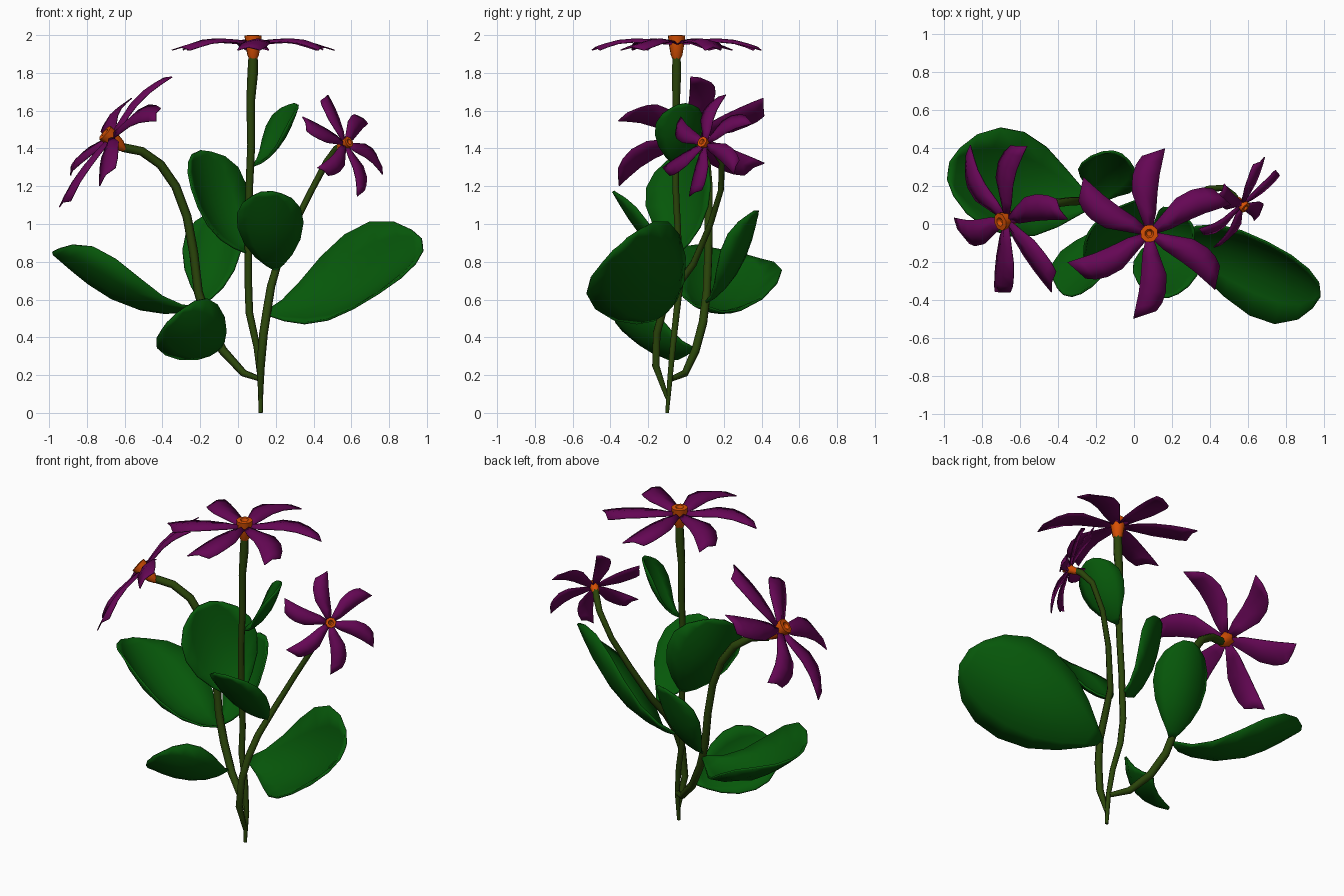
import bpy
import math
from mathutils import Vector, Matrix

cube = bpy.data.objects.get("Cube")
if cube:
    bpy.data.objects.remove(cube)


def make_material(name, rgb):
    mat = bpy.data.materials.new(name)
    mat.use_nodes = True
    mat.diffuse_color = (*rgb, 1)
    bsdf = mat.node_tree.nodes["Principled BSDF"]
    bsdf.inputs["Base Color"].default_value = (*rgb, 1)
    bsdf.inputs["Roughness"].default_value = 1
    bsdf.inputs["Specular IOR Level"].default_value = 0
    return mat


LEAF = make_material("leaf green", (0.002, 0.097, 0.003))
STEM = make_material("stem olive", (0.023, 0.058, 0.003))
PETAL = make_material("petal purple", (0.13, 0.002, 0.09))
CENTRE = make_material("centre orange", (0.68, 0.08, 0.001))


def add_mesh(name, verts, faces, mat, thickness=0):
    mesh = bpy.data.meshes.new(name)
    mesh.from_pydata(verts, [], faces)
    mesh.materials.append(mat)
    mesh.shade_smooth()
    mesh.set_sharp_from_angle(angle=math.radians(50))
    obj = bpy.data.objects.new(name, mesh)
    bpy.context.collection.objects.link(obj)
    if thickness:
        solid = obj.modifiers.new("thickness", "SOLIDIFY")
        solid.thickness = thickness
        solid.offset = 0
    return obj


def grid_faces(rows, cols, start=0, wrap=False):
    faces = []
    for r in range(rows - 1):
        for c in range(cols if wrap else cols - 1):
            a, b = start + r * cols, start + (r + 1) * cols
            d = (c + 1) % cols
            faces.append((a + c, a + d, b + d, b + c))
    return faces


def stem(name, points):
    # Each point is x, y, z, radius
    curve = bpy.data.curves.new(name, "CURVE")
    curve.dimensions = "3D"
    curve.bevel_depth = 1
    curve.bevel_resolution = 1
    curve.use_fill_caps = True
    spline = curve.splines.new("POLY")
    spline.points.add(len(points) - 1)
    for target, (x, y, z, r) in zip(spline.points, points):
        target.co = (x, y, z, 1)
        target.radius = r
    spline.use_smooth = True
    curve.materials.append(STEM)
    obj = bpy.data.objects.new(name, curve)
    bpy.context.collection.objects.link(obj)


# Leaf outline: position along the leaf, fraction of full width
OUTLINE = [(0, .05), (.09, .27), (.21, .56), (.37, .85), (.55, 1),
           (.72, .97), (.86, .76), (.95, .46), (1, .17)]


def leaf(name, base, tip, width, cup=.22):
    base, tip, width = Vector(base), Vector(tip), Vector(width)
    axis = tip - base
    width -= axis * (width.dot(axis) / axis.length_squared)
    normal = axis.cross(width).normalized()
    if normal.z < 0:
        normal.negate()
    depth = width.length * cup
    verts = []
    for t, w in OUTLINE:
        for k in range(-3, 4):
            v = k / 3 * w
            lift = depth * (v * v - math.sin(math.pi * t ** .85) * 0.78)
            verts.append(base + axis * t + width * (v / 2) + normal * lift)
    add_mesh(name, verts, grid_faces(len(OUTLINE), 7), LEAF, 0.012)


# Petal stations: radius and sideways offset of each edge, height
PETAL_ROWS = [(.02, -.014, .02, .02, 0), (.11, -.03, .11, .058, .008),
              (.22, -.033, .21, .1, .014), (.31, -.04, .3, .102, .006),
              (.39, -.053, .36, .085, -.012), (.452, -.063, .405, .056, -.03)]
# Centre cup: radius, height
CUP = [(.014, -.1), (.032, -.065), (.042, -.01), (.048, .04),
       (.024, .042), (.014, .02), (.001, .018)]


def flower(name, centre, normal, first, scale):
    z = Vector(normal).normalized()
    first = Vector(first)
    x = (first - z * first.dot(z)).normalized()
    y = z.cross(x)
    frame = Matrix((x, y, z)).transposed().to_4x4()
    place = Matrix.Translation(centre) @ frame @ Matrix.Scale(scale, 4)

    verts, faces = [], []
    for i in range(6):
        turn = place @ Matrix.Rotation(i * math.pi / 3, 4, "Z")
        faces += grid_faces(len(PETAL_ROWS), 3, len(verts))
        for ra, ta, rb, tb, h in PETAL_ROWS:
            a, b = Vector((ra, ta, h - .008)), Vector((rb, tb, h - .008))
            ridge = (a + b) / 2 + Vector((0, 0, .016))
            verts += [turn @ a, turn @ ridge, turn @ b]
    add_mesh(name + "_petals", verts, faces, PETAL, 0.006)

    sides = 8
    verts = [place @ Vector((r * math.cos(math.tau * k / sides),
                             r * math.sin(math.tau * k / sides), h))
             for r, h in CUP for k in range(sides)]
    faces = grid_faces(len(CUP), sides, 0, True)
    faces.append(tuple(reversed(range(sides))))
    add_mesh(name + "_centre", verts, faces, CENTRE)


# Stems
stem("middle_stem", [
    (.12, -.1, 0, .011), (.12, -.085, .18, .016), (.10, -.07, .35, .018),
    (.06, -.05, .53, .02), (.055, -.032, .68, .02), (.055, -.045, 1, .02),
    (.06, -.055, 1.2, .02), (.07, -.055, 1.42, .021), (.067, -.052, 1.65, .023),
    (.078, -.05, 1.8, .028), (.08, -.05, 1.9, .024)])
stem("left_stem", [
    (.115, -.075, .18, .014), (.03, -.005, .21, .02), (-.08, .05, .33, .024),
    (-.16, .09, .48, .025), (-.21, .11, .64, .024), (-.235, .118, .85, .024),
    (-.27, .12, 1.04, .024), (-.33, .12, 1.2, .024), (-.41, .11, 1.315, .024),
    (-.51, .08, 1.385, .024), (-.61, .05, 1.405, .024)])
stem("right_stem", [
    (.12, -.1, .08, .012), (.12, -.16, .25, .022), (.135, -.155, .42, .023),
    (.155, -.12, .55, .023), (.175, -.05, .67, .022), (.21, .04, .79, .02),
    (.30, .13, 1, .018), (.39, .185, 1.18, .017), (.47, .19, 1.33, .018),
    (.52, .15, 1.395, .02), (.545, .12, 1.415, .018)])

# Flowers
flower("middle_flower", (.08, -.05, 1.958), (0, 0, 1), (.89, .46, 0), 1)
flower("left_flower", (-.675, .02, 1.458), (-.73, -.22, .63), (.33, .07, .32), 1)
flower("right_flower", (.57, .10, 1.425), (.7, -.6, .42), (-.12, .08, .25), .65)

# Leaves: base, tip and full width
leaf("large_right_leaf", (.15, -.11, .53), (.975, -.345, .89), (0, .43, .41))
leaf("large_left_leaf", (-.2, .11, .56), (-.975, .28, .84), (-.1, .58, -.06), .28)
leaf("low_front_leaf", (-.1, .04, .34), (-.35, -.375, .5), (.28, -.05, .26))
leaf("middle_front_leaf", (.2, 0, .76), (.15, -.385, 1.17), (.35, .03, -.02), .18)
leaf("middle_back_leaf", (-.19, .1, .58), (-.09, .375, 1.07), (.3, -.11, -.03), .26)
leaf("upper_left_leaf", (.05, -.04, .85), (-.22, -.02, 1.38), (.25, .34, .12), .19)
leaf("top_leaf", (.08, -.05, 1.31), (.31, -.02, 1.635), (-.09, .25, .04))
